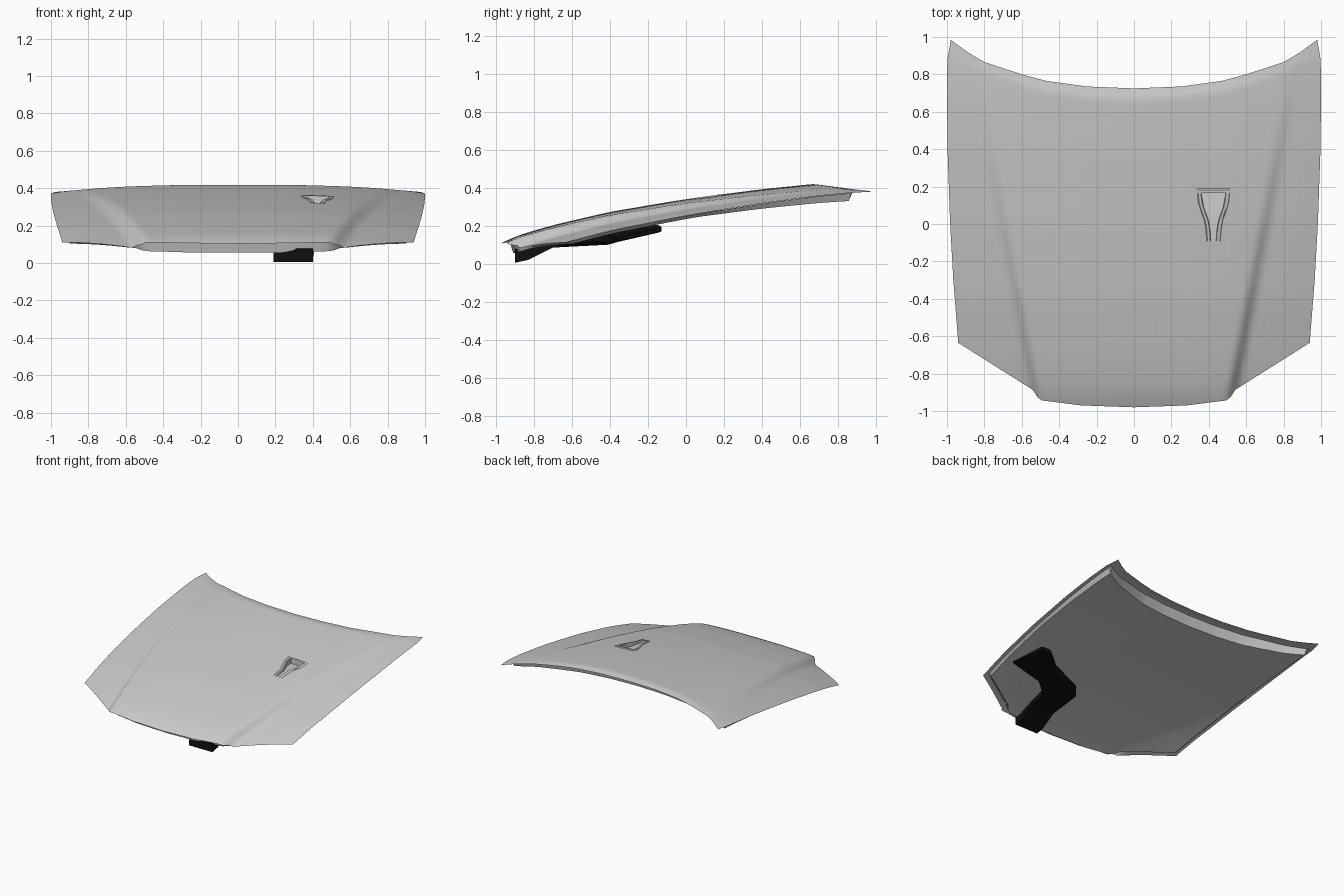
import bpy, bmesh
from mathutils import Vector

if "Cube" in bpy.data.objects:
    bpy.data.objects.remove(bpy.data.objects["Cube"])


def lerp_pts(pts, t):
    """Piecewise-linear lookup."""
    if t <= pts[0][0]:
        return pts[0][1]
    for (a, va), (b, vb) in zip(pts, pts[1:]):
        if t <= b:
            return va + (vb - va) * (t - a) / (b - a)
    return pts[-1][1]


def smooth_pts(pts, t, r=0.07):
    """Softened lookup, averaged over a small window."""
    return sum(lerp_pts(pts, t + r * k / 3) for k in range(-3, 4)) / 7


def sstep(t):
    t = max(0.0, min(1.0, t))
    return t * t * (3 - 2 * t)


# Outline and height profiles of the panel
CENTRE = [(-1.1, .035), (-.98, .105), (-.9, .145), (-.7, .203), (-.4, .273), (0, .34),
          (.4, .392), (.7, .422), (1.1, .447)]
WIDTH = [(-.63, .94), (-.3, .966), (0, .983), (.4, .997), (.7, 1.0), (.88, .998), (.98, .98)]
FRONT = [(0, -.98), (.3, -.97), (.525, -.943), (.55, -.925), (.575, -.887), (1, -.635)]
REAR = [(0, .725), (.25, .735), (.47, .765), (.6, .8), (.8, .865), (.9, .92), (1, .985)]


def plan(u, v):
    a = abs(u)
    y = lerp_pts(FRONT, a) * (1 - v) + lerp_pts(REAR, a) * v
    return u * lerp_pts(WIDTH, y), y


def skin_z(x, y):
    u = x / lerp_pts(WIDTH, y)
    crease = .525 + (y + .9) * .19
    step = .055 * max(0, 1 - (y + .9) / 1.75)
    return smooth_pts(CENTRE, y) - .06 * abs(u) ** 2.6 - step * sstep((abs(x) - crease + .03) / .07)


def skin_point(u, v):
    x, y = plan(u, v)
    return x, y, skin_z(x, y) - .016 * sstep((v - .965) / .035) * (1 - u * u)


def finish(name, bm, angle=30):
    bmesh.ops.recalc_face_normals(bm, faces=bm.faces)
    me = bpy.data.meshes.new(name)
    bm.to_mesh(me)
    bm.free()
    ob = bpy.data.objects.new(name, me)
    bpy.context.collection.objects.link(ob)
    bpy.ops.object.select_all(action='DESELECT')
    bpy.context.view_layer.objects.active = ob
    ob.select_set(True)
    if angle:
        bpy.ops.object.shade_smooth_by_angle(angle=angle * .01745)
    return ob


def grid(rows, close=False):
    """Skin a list of point rows with quads."""
    bm = bmesh.new()
    vs = [[bm.verts.new(p) for p in row] for row in rows]
    n = len(vs[0])
    for a, b in zip(vs, vs[1:]):
        for i in range(n if close else n - 1):
            j = (i + 1) % n
            bm.faces.new((a[i], a[j], b[j], b[i]))
    if close:
        bm.faces.new(vs[0])
        bm.faces.new(vs[-1][::-1])
    return bm


def steps(a, b, n):
    return [a + (b - a) * i / n for i in range(n + 1)]


VX, V0, V1 = .425, -.09, .165     # vent centre, front and back

# Outer skin with an opening for the vent
us = steps(-1, 1, 80)
vs = steps(0, .965, 56) + [.977, .989, 1]
bm = grid([[skin_point(u, v) for u in us] for v in vs])
cuts = [((VX, V0, 0), (0, 1, 0)), ((VX, V1, 0), (0, -1, 0))]
for s in (-1, 1):
    cuts.append(((VX + s * .064, V1, 0), (-s * .255, .048, 0)))
for co, no in cuts:
    near = [f for f in bm.faces if abs(f.calc_center_median().x - VX) < .13
            and -.16 < f.calc_center_median().y < .24]
    geom = near + list({e for f in near for e in f.edges} | {w for f in near for w in f.verts})
    bmesh.ops.bisect_plane(bm, geom=geom, dist=1e-5, plane_co=co, plane_no=no)
hole = [f for f in bm.faces
        if all((f.calc_center_median() - Vector(co)).dot(Vector(no)) > 0 for co, no in cuts)]
bmesh.ops.delete(bm, geom=hole, context='FACES')
finish("hood_skin", bm)


# Inner panel: flatter sheet turned up to meet the skin around its border
def inner_point(u, v, border):
    x, y, z = skin_point(u, v)
    if border:
        return x, y, z - .006
    return x, y, min(z - .025, smooth_pts(CENTRE, y) - .082 - .022 * u * u)


iu = [-.97, -.95] + steps(-.93, .93, 48) + [.95, .97]
iv = [.03, .042] + steps(.055, .925, 32) + [.94, .952]
bm = grid([[inner_point(u, v, abs(u) > .96 or v < .035 or v > .95) for u in iu] for v in iv])
finish("inner_panel", bm, 40)

# Vent: raised lip, side walls and a ramp sinking towards the back
HALF = [(-.09, .014), (-.03, .018), (.02, .027), (.07, .045), (.11, .058), (.165, .064)]
rows = []
for y in steps(V0, V1, 14):
    h = lerp_pts(HALF, y)
    deep = .002 + .042 * (y - V0) / (V1 - V0)
    section = [(-h - .024, -.001), (-h - .018, .004), (-h - .003, .005), (-h, 0), (-h, -deep),
               (h, -deep), (h, 0), (h + .003, .005), (h + .018, .004), (h + .024, -.001)]
    rows.append([(VX + dx, y, skin_z(VX + dx, y) + dz) for dx, dz in section])
finish("vent_scoop", grid(rows), 25)
rows = []
for y, dz in ((V1, -.044), (V1, .005), (V1 + .018, .005), (V1 + .025, -.001)):
    h = .064 if dz < -.01 else .085
    rows.append([(VX + x, y, skin_z(VX + x, y) + dz) for x in steps(-h, h, 6)])
finish("vent_back_lip", grid(rows), 25)

# Black air duct under the panel: inner and outer bottom corners along its run
black = bpy.data.materials.new("black")
black.diffuse_color = (.005, .005, .005, 1)
black.use_nodes = True
black.node_tree.nodes["Principled BSDF"].inputs["Base Color"].default_value = black.diffuse_color
RUN = [((.19, -.90, .005), (.40, -.90, .005)),
       ((.19, -.83, .02), (.40, -.83, .02)),
       ((.20, -.70, .085), (.41, -.70, .085)),
       ((.22, -.41, .10), (.42, -.56, .11)),
       ((.52, -.29, .135), (.56, -.44, .115)),
       ((.70, -.14, .165), (.68, -.40, .105)),
       ((.79, -.13, .17), (.88, -.36, .12))]
rows = []
for a, b in RUN:
    top = [(x, y, skin_z(x, y) - .06) for x, y, z in (b, a)]
    rows.append([a, b] + top)
duct = finish("air_duct", grid(rows, close=True), 0)
duct.data.materials.append(black)
